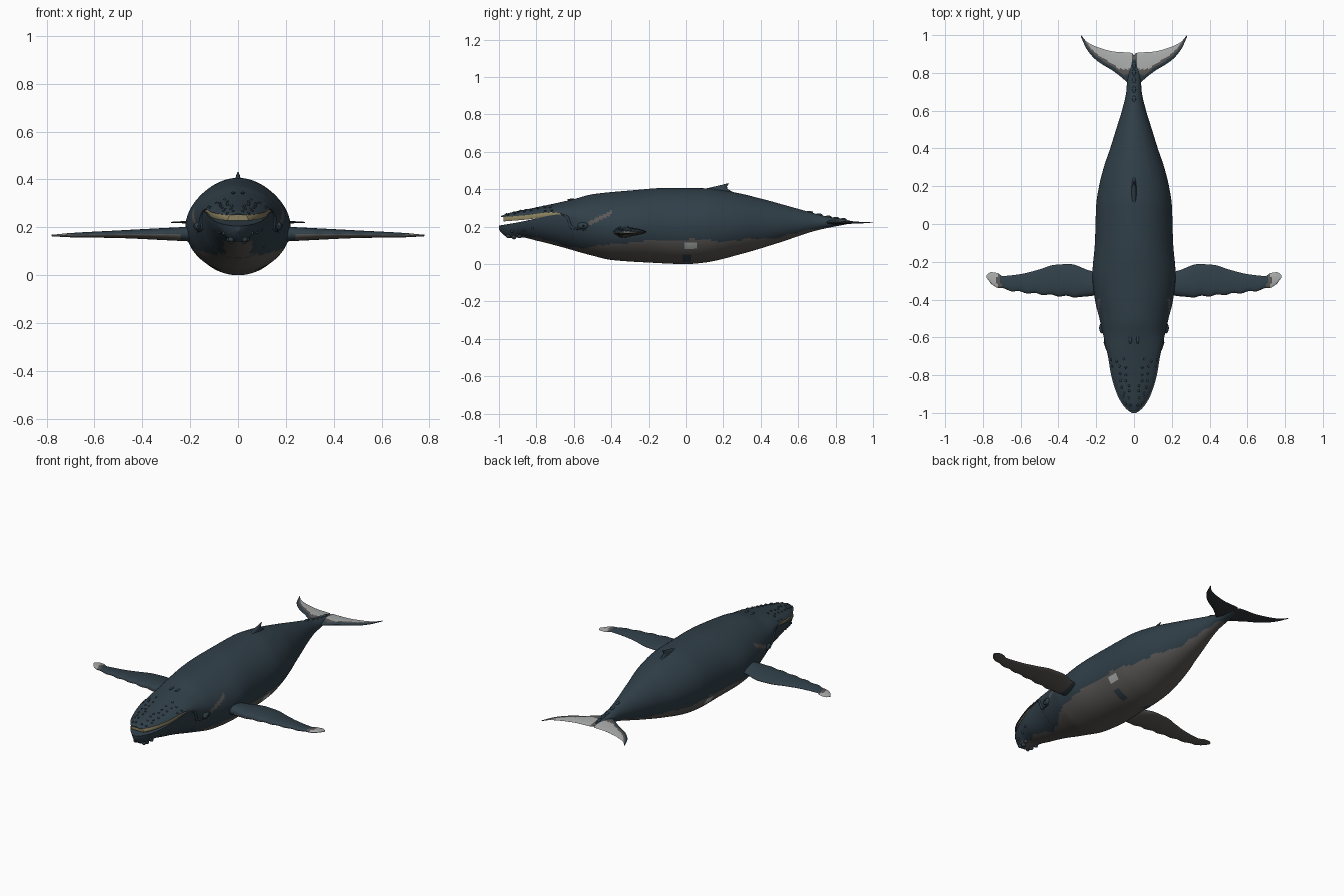
import bpy, bmesh, math, random
from mathutils import Matrix, Vector

if "Cube" in bpy.data.objects:
    bpy.data.objects.remove(bpy.data.objects["Cube"])

random.seed(4)

def material(name, r, g, b):
    m = bpy.data.materials.new(name)
    m.diffuse_color = (r, g, b, 1)
    m.use_nodes = True
    m.node_tree.nodes["Principled BSDF"].inputs["Base Color"].default_value = m.diffuse_color
    return m

SLATE, GREY, WHITE, TAN, BLACK, DARK = range(6)
MATS = [material("slate blue", .030, .050, .066), material("belly grey", .105, .098, .093),
        material("pale grey", .40, .41, .41), material("baleen tan", .25, .21, .11),
        material("eye black", .008, .008, .01), material("dark underside", .03, .035, .038)]

def curve(*p):
    """Smooth monotone interpolation through (position, value) pairs."""
    xs, ys = [a for a, _ in p], [b for _, b in p]
    d = [(ys[i + 1] - ys[i]) / (xs[i + 1] - xs[i]) for i in range(len(p) - 1)]
    m = [d[0]] + [2 * a * b / (a + b) if a * b > 0 else 0 for a, b in zip(d, d[1:])] + [d[-1]]

    def f(x):
        x = min(max(x, xs[0]), xs[-1])
        i = max(k for k in range(len(d)) if xs[k] <= x)
        h = xs[i + 1] - xs[i]
        t = (x - xs[i]) / h
        return ((1 + 2 * t) * (1 - t) ** 2 * ys[i] + t * (1 - t) ** 2 * h * m[i]
                + t * t * (3 - 2 * t) * ys[i + 1] + t * t * (t - 1) * h * m[i + 1])
    return f

def finish(name, bm, rule):
    bmesh.ops.recalc_face_normals(bm, faces=bm.faces)
    for f in bm.faces:
        f.material_index = rule(f.calc_center_median(), f.normal)
    me = bpy.data.meshes.new(name)
    bm.to_mesh(me)
    bm.free()
    for m in MATS:
        me.materials.append(m)
    ob = bpy.data.objects.new(name, me)
    bpy.context.collection.objects.link(ob)
    bpy.ops.object.select_all(action='DESELECT')
    ob.select_set(True)
    bpy.context.view_layer.objects.active = ob
    bpy.ops.object.shade_smooth_by_angle(angle=math.radians(45))
    return ob

def loft(name, rings, rule):
    bm = bmesh.new()
    vs = [[bm.verts.new(p) for p in r] for r in rings]
    n = len(vs[0])
    for a, b in zip(vs, vs[1:]):
        for i in range(n):
            bm.faces.new((a[i], a[(i + 1) % n], b[(i + 1) % n], b[i]))
    bm.faces.new(vs[0])
    bm.faces.new(vs[-1])
    return finish(name, bm, rule)

# Body profiles along y
top = curve((-1, .252), (-.95, .272), (-.8, .303), (-.6, .347), (-.5, .373), (-.3, .393), (-.1, .407),
            (.1, .405), (.25, .385), (.4, .35), (.6, .295), (.75, .255), (.87, .235))
bottom = curve((-1, .182), (-.97, .152), (-.94, .138), (-.88, .142), (-.8, .125), (-.7, .1), (-.5, .045),
               (-.4, .022), (-.2, .008), (0, 0), (.1, .008), (.3, .055), (.5, .115), (.7, .18), (.87, .215))
width = curve((-1, .012), (-.985, .034), (-.95, .064), (-.9, .09), (-.8, .121), (-.7, .138), (-.6, .16),
              (-.5, .183), (-.4, .207), (-.27, .22), (-.1, .207), (.1, .2), (.2, .185), (.3, .16),
              (.4, .126), (.5, .095), (.6, .064), (.7, .041), (.78, .035), (.87, .015))
middle = curve((-1, .23), (-.85, .25), (-.68, .265), (-.55, .23), (-.4, .2), (0, .205), (.4, .215), (.87, .224))
lip = curve((-1, .25), (-.85, .262), (-.72, .277), (-.66, .268), (-.63, .2), (-.6, .1), (-.58, -.05))
jaw = curve((-1, .205), (-.9, .222), (-.8, .243), (-.7, .263), (-.62, .268))
belly = curve((-1, .1), (-.92, .16), (-.8, .137), (-.7, .115), (-.6, .093), (-.5, .085), (-.45, .1),
              (-.3, .115), (0, .13), (.2, .125), (.35, .13), (.6, .165), (.75, .2), (.87, .2))

def section(y, a):
    c, s, zm = math.cos(a), math.sin(a), middle(y)
    e = 1.06 if s > 0 else 1
    x = width(y) * math.copysign(abs(c) ** e, c)
    z = zm + (top(y) - zm) * s ** e if s > 0 else zm + (zm - bottom(y)) * s
    return Vector((x, y, z))

def on_body(y, z):
    zm = middle(y)
    q = (z - zm) / (top(y) - zm if z > zm else zm - bottom(y))
    return section(y, math.asin(max(-1, min(1, q))))

def rings(y0, y1, n, fit, k=96):
    out = []
    for j in range(n + 1):
        y = y0 + (y1 - y0) * (j / n) ** 1.25
        out.append([fit(section(y, 2 * math.pi * i / k)) for i in range(k)])
    return out

def skin(c, nrm):
    y, z = c.y, c.z
    if abs(y + .46) < .06 and abs(z - .245 - (y + .46) * .5) < .011:
        return GREY
    if abs(y - .025) < .036 and abs(z - .097) < .014:
        return WHITE
    if abs(y) < .022 and .012 < z < .05 and abs(c.x) > .05:
        return SLATE
    edge = belly(y) + .005 * math.sin(y * 23) + .003 * math.sin(y * 61)
    return GREY if z < edge and nrm.z < .1 else SLATE

loft("body", rings(-.988, .87, 190, lambda p: Vector((p.x, p.y, max(p.z, lip(p.y))))), skin)
loft("lower_jaw", rings(-1, -.5, 60, lambda p: Vector((p.x * .997, p.y, min(p.z, jaw(p.y)) + .0005))), skin)
loft("baleen", rings(-.975, -.66, 40, lambda p: Vector(
    (p.x * .95, p.y, min(max(p.z, lip(p.y) - .024), lip(p.y) + .004)))), lambda c, n: TAN)

# Thin blades: flippers and flukes, lofted outwards along x
def blade(name, s, xs, lead, trail, mid, thick, rule, k=40):
    out = []
    for x in xs:
        a, b, r = lead(x), trail(x), []
        for i in range(k):
            t = 2 * math.pi * i / k
            u = .5 - .5 * math.cos(t)
            r.append((s * x, a + (b - a) * u, mid(x) + thick(x) * math.sin(t) * (1.25 - .6 * u)))
        out.append(r)
    loft(name, out, rule)

f_lead = curve((.14, -.37), (.3, -.386), (.4, -.38), (.5, -.371), (.6, -.36), (.7, -.342), (.75, -.322), (.78, -.285))
f_trail = curve((.14, -.27), (.24, -.245), (.34, -.212), (.42, -.216), (.5, -.24), (.6, -.265), (.7, -.275),
                (.72, -.26), (.76, -.255), (.78, -.27))
f_mid = curve((.14, .172), (.4, .172), (.78, .166))
f_thick = curve((.14, .034), (.3, .026), (.5, .016), (.7, .009), (.78, .003))

def flipper_rule(c, n):
    if n.z < -.1:
        return GREY if abs(c.x) > .24 else SLATE
    x = abs(c.x) + .01 * math.sin(c.y * 90)
    return WHITE if x > .725 else GREY if x > .705 else SLATE

k_lead = curve((0, .72), (.035, .75), (.1, .803), (.2, .868), (.25, .925), (.28, .99))
k_trail = curve((0, .893), (.012, .906), (.1, .912), (.18, .932), (.25, .965), (.28, 1.0))
k_mid = curve((0, .224), (.28, .221))
k_thick = curve((0, .014), (.05, .011), (.2, .006), (.28, .002))

def fluke_rule(c, n):
    if n.z < 0:
        return DARK
    d = c.y - k_lead(abs(c.x))
    if d > .035 and c.y > .82 and abs(c.x) > .014:
        return WHITE
    return GREY if d > .02 and c.y > .79 else SLATE

wavy = lambda x: f_lead(x) + (.004 * math.sin(x * 75) if .3 < x < .74 else 0)
for side, s in (("left", 1), ("right", -1)):
    blade(side + "_flipper", s, [.14 + .64 * i / 64 for i in range(65)], wavy, f_trail, f_mid, f_thick, flipper_rule)
    blade(side + "_fluke", s, [.28 * i / 50 for i in range(51)], k_lead, k_trail, k_mid, k_thick, fluke_rule)

# Dorsal fin
fin = []
for z, a, b, w in ((.36, .03, .28, .022), (.385, .06, .25, .017), (.402, .10, .222, .012),
                   (.416, .16, .22, .008), (.424, .195, .226, .005), (.431, .22, .232, .002)):
    fin.append([(w * math.sin(t), (a + b) / 2 - (b - a) / 2 * math.cos(t), z)
                for t in (2 * math.pi * i / 24 for i in range(24))])
loft("dorsal_fin", fin, lambda c, n: SLATE)

# Rounded lumps: head knobs, chin knobs, blowholes, tail knuckles, eyes
def lumps(name, items, mat):
    bm = bmesh.new()
    for p, size in items:
        bmesh.ops.create_uvsphere(bm, u_segments=12, v_segments=8, radius=1,
                                  matrix=Matrix.Translation(p) @ Matrix.Diagonal((*size, 1)))
    finish(name, bm, lambda c, n: mat)

def pair(p):
    return [Vector((s * p.x, p.y, p.z)) for s in (1, -1)]

knobs = []
for y in (-.95, -.92, -.89, -.86, -.83, -.8, -.76, -.72):
    for a in (25, 48, 70):
        p = section(y + random.uniform(-.01, .01), math.radians(a + random.uniform(-6, 6)))
        if p.z > lip(p.y) + .006:
            knobs += [(q, (.006, .007, .005)) for q in pair(p)]
for y, z, r in ((-.95, .15, .012), (-.92, .145, .013), (-.89, .15, .012), (-.93, .175, .008),
                (-.87, .18, .007), (-.82, .19, .006)):
    knobs += [(q, (r, r, r)) for q in pair(on_body(y, z))]
lumps("head_knobs", knobs, SLATE)
lumps("blowholes", [(q, (.008, .025, .006)) for q in pair(section(-.61, math.radians(82)))], SLATE)
lumps("tail_knuckles", [(Vector((0, y, top(y) - .002)), (.01, .02, .008)) for y in (.66, .71, .76, .8, .84)], SLATE)
lumps("eye_bulges", [(q, (.014, .03, .018)) for q in pair(on_body(-.55, .205))], SLATE)
lumps("eyes", [(q + Vector((math.copysign(.009, q.x), 0, 0)), (.007, .009, .008))
               for q in pair(on_body(-.55, .205))], BLACK)

# Lip fold curling down behind the mouth corner
fy = curve((0, -.67), (.3, -.635), (.6, -.61), (1, -.53))
fz = curve((0, .27), (.3, .25), (.6, .195), (1, .18))
for side, s in (("left", 1), ("right", -1)):
    tube = []
    for j in range(25):
        p = on_body(fy(j / 24), fz(j / 24))
        r = .002 + .006 * math.sin(math.pi * j / 24)
        tube.append([(s * (p.x + r * math.cos(t)), p.y + r * .7 * math.sin(t), p.z + r * .7 * math.sin(t))
                     for t in (2 * math.pi * i / 10 for i in range(10))])
    loft(side + "_lip_fold", tube, lambda c, n: SLATE)
